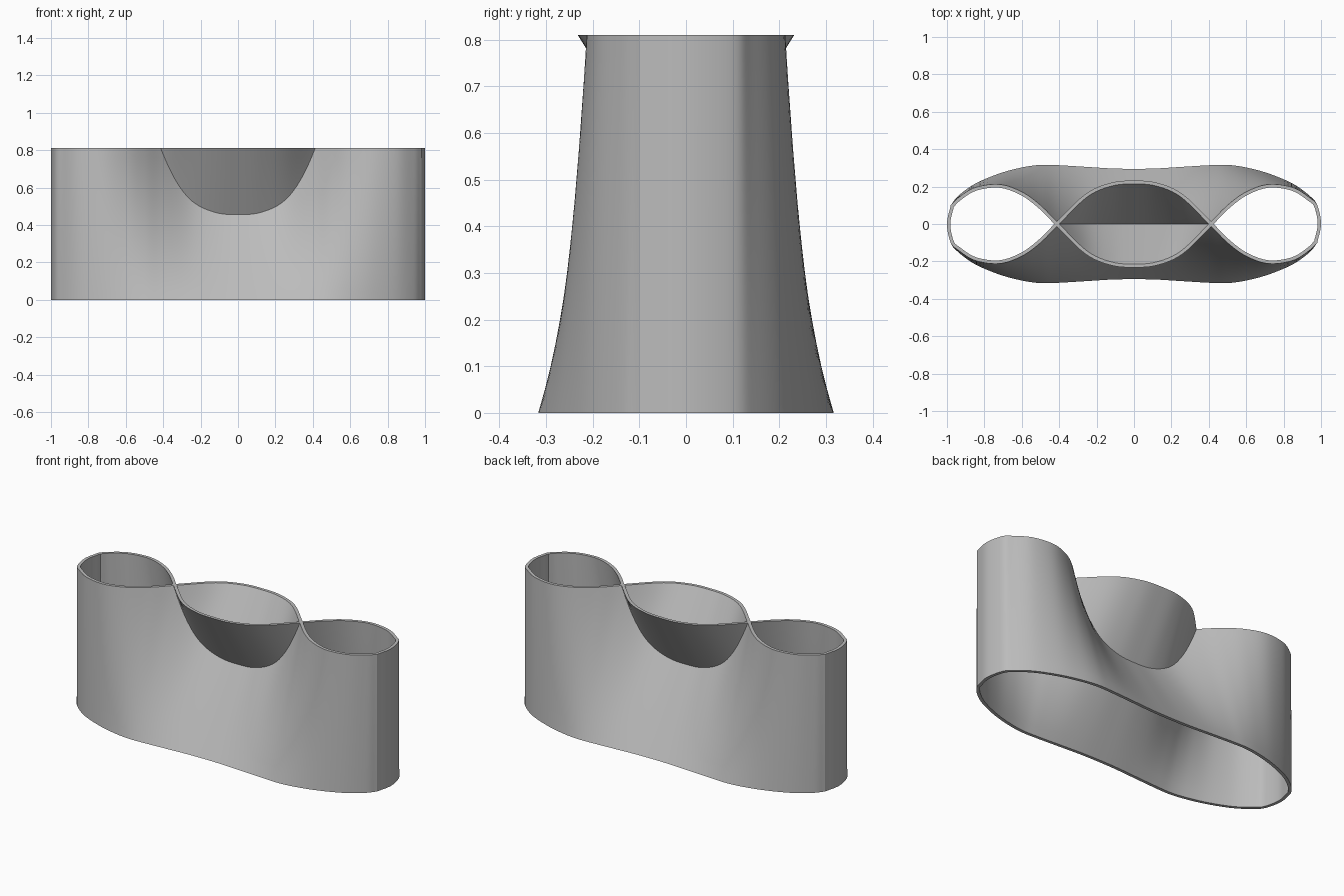
import bpy
import bmesh
import math
from mathutils import Vector

cube = bpy.data.objects.get("Cube")
if cube:
    bpy.data.objects.remove(cube, do_unlink=True)

HEIGHT = 0.81
WALL = 0.018
ROWS = 16
STEPS = 6

# Half profile of one wall: x, depth at the base, depth at the rim
HALF = [(0, .295, -.214), (.12, .297, -.203), (.25, .305, -.145), (.4, .314, 0),
        (.5, .316, .1), (.6, .302, .172), (.72, .27, .212), (.85, .215, .195),
        (.94, .15, .14), (.98, .1, .1)]


def spline(points):
    """Catmull-Rom curve through the points, without the last one."""
    ctrl = [2 * points[0] - points[1]] + points + [2 * points[-1] - points[-2]]
    curve = []
    for a, b, c, d in zip(ctrl, ctrl[1:], ctrl[2:], ctrl[3:]):
        for s in range(STEPS):
            t = s / STEPS
            curve.append(0.5 * (2 * b + (c - a) * t + (2 * a - 5 * b + 4 * c - d) * t ** 2
                                + (3 * b - a - 3 * c + d) * t ** 3))
    return curve


def inset(ring):
    """Ring moved inward by the wall thickness."""
    result = []
    for i, p in enumerate(ring):
        tangent = (ring[(i + 1) % len(ring)] - ring[i - 1]).normalized()
        result.append(p + WALL * Vector((-tangent.y, tangent.x)))
    return result


# Front wall runs from seam to seam; the back wall is its half-turn copy
right = [Vector((x, -base, -rim)) for x, base, rim in HALF]
left = [Vector((-p.x, p.y, p.z)) for p in reversed(right[1:])]
seam = Vector((-.98, .1, .1))
front = spline([seam, Vector((-1, 0, 0))] + left + right)
loop = front + [-p for p in front]

# Ruled wall between the base outline and the crossing rim outline
outer, inner = [], []
for r in range(ROWS + 1):
    t = r / ROWS
    ring = [Vector((p.x, p.y + (p.z - p.y) * t)) for p in loop]
    outer.append([(q.x, q.y, HEIGHT * t) for q in ring])
    inner.append([(q.x, q.y, HEIGHT * t) for q in inset(ring)])

bm = bmesh.new()
rings = [[bm.verts.new(co) for co in ring] for ring in outer + inner[::-1]]
count = len(loop)
for k, ring in enumerate(rings):
    above = rings[(k + 1) % len(rings)]
    for i in range(count):
        j = (i + 1) % count
        bm.faces.new((ring[i], ring[j], above[j], above[i]))

mesh = bpy.data.meshes.new("vase_wall")
bm.to_mesh(mesh)
bm.free()
vase = bpy.data.objects.new("vase_wall", mesh)
bpy.context.collection.objects.link(vase)

# Plain grey finish
grey = bpy.data.materials.new("light grey")
grey.use_nodes = True
color = (0.5, 0.5, 0.5, 1)
grey.diffuse_color = color
grey.node_tree.nodes["Principled BSDF"].inputs["Base Color"].default_value = color
mesh.materials.append(grey)

# Smooth walls with crisp rims and end seams
bpy.ops.object.select_all(action="DESELECT")
vase.select_set(True)
bpy.context.view_layer.objects.active = vase
bpy.ops.object.shade_smooth_by_angle(angle=math.radians(14))
